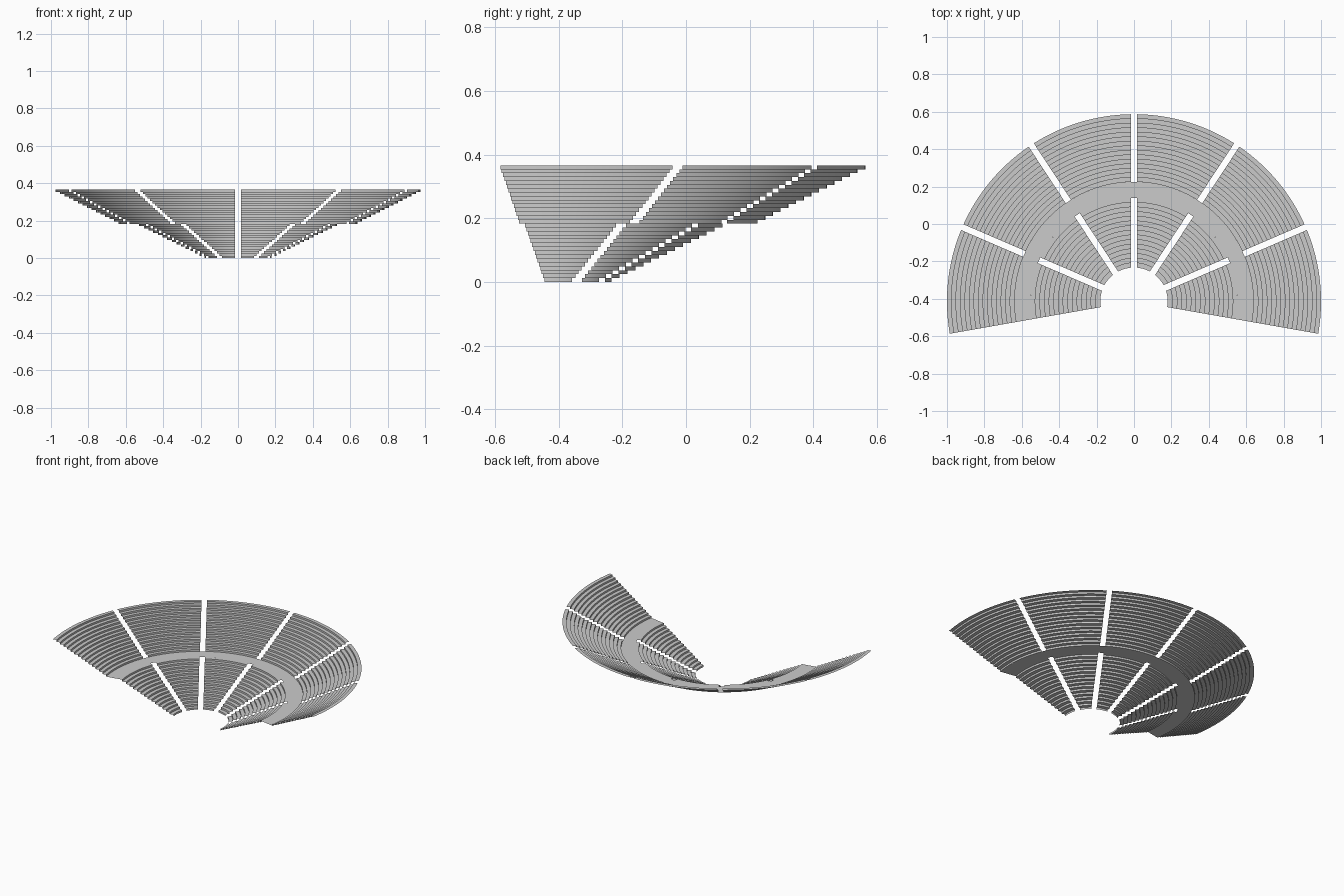
import bpy, bmesh, math

if "Cube" in bpy.data.objects:
    bpy.data.objects.remove(bpy.data.objects["Cube"])

CY = -0.413                 # fan centre on the y axis
A0, A1 = -10.0, 190.0       # fan opening in degrees
SECTORS, SEGS, ROWS = 6, 20, 15
RISE = 0.0122
HALF_GAP = 0.0165           # half width of the straight stair aisles


def stepped_profile(r0, r1, z0):
    """Riser then tread for every row, as (radius, height)."""
    tread = (r1 - r0) / ROWS
    pts = [(r0, z0)]
    for i in range(ROWS):
        z = z0 + (i + 1) * RISE
        pts += [(r0 + i * tread, z), (r0 + (i + 1) * tread, z)]
    return pts


def sweep(name, profile, a0, a1, segs, gap0=0.0, gap1=0.0):
    """Sweep a profile round the centre; gaps keep aisle sides parallel."""
    bm = bmesh.new()
    rows = []
    for r, z in profile:
        s = math.radians(a0) + math.asin(gap0 / r)
        e = math.radians(a1) - math.asin(gap1 / r)
        row = []
        for i in range(segs + 1):
            a = s + (e - s) * i / segs
            row.append(bm.verts.new((r * math.cos(a), CY + r * math.sin(a), z)))
        rows.append(row)
    for p, q in zip(rows, rows[1:]):
        for i in range(segs):
            bm.faces.new((p[i], q[i], q[i + 1], p[i + 1]))
    mesh = bpy.data.meshes.new(name)
    bm.to_mesh(mesh)
    bm.free()
    ob = bpy.data.objects.new(name, mesh)
    bpy.context.collection.objects.link(ob)
    bpy.ops.object.select_all(action='DESELECT')
    ob.select_set(True)
    bpy.context.view_layer.objects.active = ob
    bpy.ops.object.shade_smooth_by_angle(angle=math.radians(30))
    return ob


mid = ROWS * RISE
step = (A1 - A0) / SECTORS

# Lower and upper seating tiers, one stepped block per sector
for tier, prof in (("lower", stepped_profile(0.18, 0.553, 0.0)),
                   ("upper", stepped_profile(0.638, 1.0, mid))):
    for k in range(SECTORS):
        sweep(f"{tier}_seating_block_{k + 1}", prof,
              A0 + k * step, A0 + (k + 1) * step, SEGS,
              HALF_GAP if k > 0 else 0.0,
              HALF_GAP if k < SECTORS - 1 else 0.0)

# Flat cross walkway between the tiers
sweep("cross_walkway", [(0.553, mid), (0.638, mid)], A0, A1, SECTORS * SEGS)
